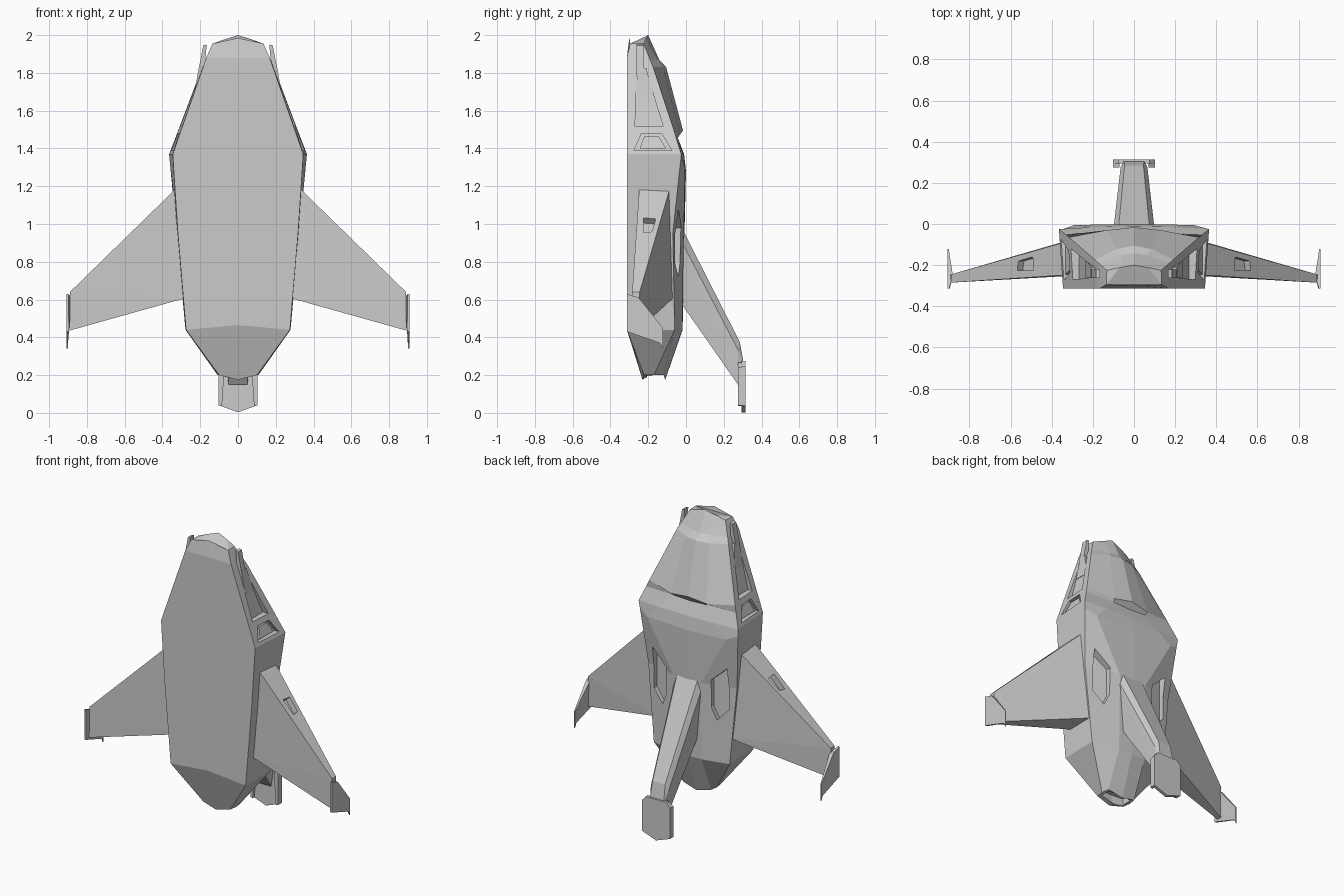
import bpy, bmesh

if "Cube" in bpy.data.objects:
    bpy.data.objects.remove(bpy.data.objects["Cube"])


def finish(name, bm):
    bmesh.ops.recalc_face_normals(bm, faces=bm.faces)
    me = bpy.data.meshes.new(name)
    bm.to_mesh(me)
    bm.free()
    ob = bpy.data.objects.new(name, me)
    bpy.context.collection.objects.link(ob)
    return ob


def hull(name, pts, s=1):
    """Convex solid around a few points; s=-1 flips it to the other side."""
    bm = bmesh.new()
    for x, y, z in pts:
        bm.verts.new((x * s, y, z))
    bmesh.ops.convex_hull(bm, input=bm.verts)
    bmesh.ops.dissolve_limit(bm, angle_limit=0.01, verts=bm.verts, edges=bm.edges)
    return finish(name, bm)


def loft(name, rings):
    """Solid skinned through closed rings of equal length."""
    bm = bmesh.new()
    rows = [[bm.verts.new(p) for p in r] for r in rings]
    n = len(rows[0])
    for a, b in zip(rows, rows[1:]):
        for i in range(n):
            j = (i + 1) % n
            bm.faces.new((a[i], a[j], b[j], b[i]))
    bm.faces.new(rows[0])
    bm.faces.new(rows[-1])
    return finish(name, bm)


def cut(ob, cutter):
    m = ob.modifiers.new("cut", 'BOOLEAN')
    m.operation, m.solver, m.object = 'DIFFERENCE', 'EXACT', cutter
    bpy.context.view_layer.objects.active = ob
    bpy.ops.object.modifier_apply(modifier=m.name)
    bpy.data.objects.remove(cutter)


def mirror(ob):
    m = ob.modifiers.new("mirror", 'MIRROR')
    m.use_mirror_merge = False
    m.use_clip = False


# Hull: half sections (belly centre, belly edge, side edge, back edge, back centre)
F = -0.313
sections = [
    [(0, -.30, 1.985), (.135, -.295, 1.955), (.132, -.225, 1.955), (.07, -.212, 1.978), (0, -.2, 2.0)],
    [(0, F, 1.88), (.168, F, 1.88), (.172, -.19, 1.87), (.06, -.15, 1.87), (0, -.142, 1.87)],
    [(0, F, 1.83), (.185, F, 1.83), (.19, -.174, 1.83), (.085, -.122, 1.83), (0, -.105, 1.83)],
    [(0, F, 1.5), (.30, F, 1.5), (.315, -.065, 1.5), (.13, -.03, 1.475), (0, -.016, 1.495)],
    [(0, F, 1.46), (.314, F, 1.46), (.33, -.053, 1.46), (.12, -.045, 1.46), (0, -.045, 1.455)],
    [(0, F, 1.37), (.345, F, 1.37), (.365, -.025, 1.37), (.2, -.015, 1.37), (0, -.01, 1.37)],
    [(0, F, 1.3), (.341, F, 1.3), (.36, -.03, 1.32), (.29, -.005, 1.29), (0, 0, 1.28)],
    [(0, F, .95), (.318, F, .95), (.325, -.07, .95), (.1, -.012, .95), (0, -.008, .95)],
    [(0, F, .465), (.275, F, .44), (.278, -.06, .44), (.1, -.02, .44), (0, -.018, .44)],
    [(0, -.23, .175), (.1, -.222, .2), (.108, -.17, .2), (.1, -.118, .2), (0, -.11, .175)],
]
body = loft("hull", [h + [(-x, y, z) for x, y, z in h[3:0:-1]] for h in sections])


def side_x(z):
    return .356 - (z - 1.37) * .372


def side_recess(outline, depth, s):
    """Pocket in the sloping nose flank; depth is given per corner."""
    pts = []
    for (y, z), d in zip(outline, depth):
        pts += [(side_x(z) - d, y, z), (side_x(z) + .08, y, z)]
    return hull("cutter", pts, s)


pocket = [(.275, 1.08), (.275, .8), (.2, .72), (.165, .8), (.165, .98)]
for s in (1, -1):
    # Gun trough, ramping out towards the nose
    cut(body, side_recess([(-.27, 1.515), (-.12, 1.515), (-.215, 1.82), (-.26, 1.82)],
                          [.035, .035, -.01, -.01], s))
    # Flank intake
    cut(body, side_recess([(-.275, 1.39), (-.075, 1.39), (-.13, 1.48), (-.235, 1.48)],
                          [.03] * 4, s))
    # Six-cornered pockets in the back
    pts = []
    for x, z in pocket:
        y = -.012 - (x - .1) * .26
        pts += [(x, y - .03, z), (x, y + .1, z)]
    cut(body, hull("cutter", pts, s))

# Exhaust opening
cut(body, hull("cutter", [(x * k, -.17 + y * k, z) for k in (1, ) for z in (.12, .24)
                          for x, y in [(-.085, -.035), (0, -.042), (.085, -.035),
                                       (.085, .035), (0, .042), (-.085, .035)]]))

# Raised intake core
mirror(hull("intake_core", [(side_x(z) - d, y, z) for d in (.012, .05) for y, z in
            [(-.245, 1.4), (-.105, 1.4), (-.145, 1.465), (-.22, 1.465)]]))

# Gun pods and barrels
mirror(hull("gun_pod", [(.235, -.26, 1.67), (.235, -.17, 1.67), (.19, -.26, 1.67), (.19, -.17, 1.67),
                        (.208, -.26, 1.825), (.208, -.21, 1.825), (.17, -.26, 1.825), (.17, -.21, 1.825)]))
mirror(hull("gun_barrel", [(x, y, z) for y in (-.262, -.222) for x, z in
                           [(.18, 1.78), (.216, 1.78), (.205, 1.83), (.184, 1.945), (.166, 1.95)]]))

# Wings with a pocket in the flat leading face
wing = hull("wing", [(.29, -.245, 1.225), (.29, -.075, 1.225), (.27, -.25, .61), (.27, -.065, .61),
                     (.89, -.285, .64), (.89, -.245, .64), (.895, -.285, .435), (.895, -.255, .435)])
cut(wing, hull("cutter", [(x + d, y, 1.19 - (x - .33) * .97 + d) for d in (-.03, .06) for x, y in
                          [(.495, -.16), (.565, -.18), (.57, -.225), (.49, -.225)]]))
mirror(wing)

# Winglets
outline = [(-.313, .63), (-.25, .61), (-.17, .51), (-.122, .45), (-.122, .34), (-.138, .37), (-.313, .43)]
inner = [.898, .88, .893, .9, .9, .9, .895]
mirror(loft("winglet", [[(x, y, z) for x, (y, z) in zip(inner, outline)],
                        [(.907, y, z) for y, z in outline]]))

# Tail fin with a bevelled leading face
half = [(.075, -.015, .965), (.1, -.025, .91), (.07, -.04, .6),
        (.046, .285, .375), (.065, .275, .335), (.05, .275, .15), (.05, .305, .265)]
hull("tail_fin", half + [(-x, y, z) for x, y, z in half])

# Tail end plate and its side lips
plate = [(.075, .275), (.102, .245), (.102, .04), (0, .003)]
hull("tail_plate", [(x * s, y, z) for x, z in plate for s in (1, -1) for y in (.293, .314)])
mirror(hull("tail_lip", [(x, y, z) for y in (.275, .31) for x, z in
                         [(.07, .268), (.102, .24), (.102, .04), (.085, .036)]]))
